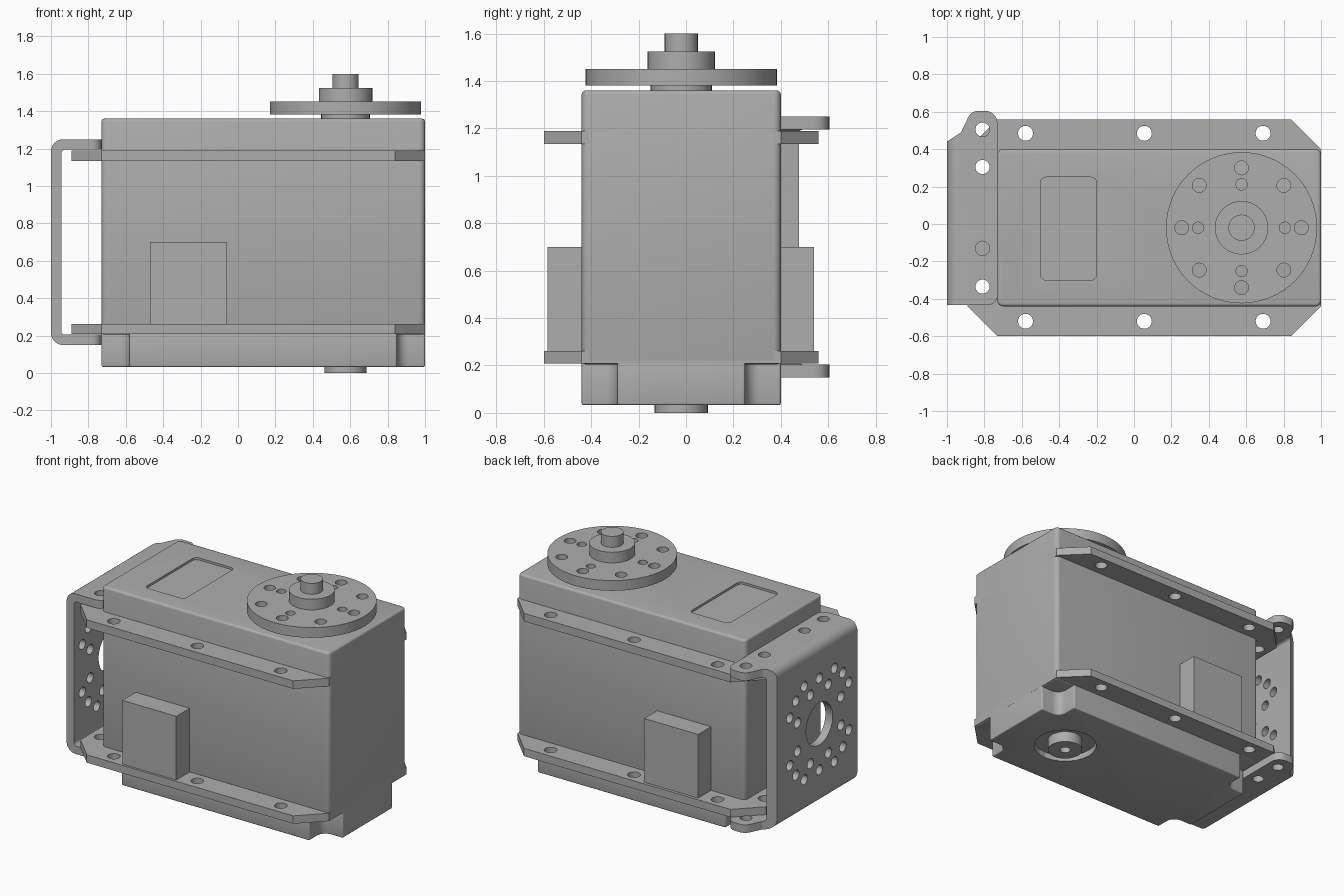
import bpy, bmesh, math
from mathutils import Vector, Matrix

if "Cube" in bpy.data.objects:
    bpy.data.objects.remove(bpy.data.objects["Cube"])

grey = bpy.data.materials.new("plain grey")
grey.use_nodes = True
GREY = (0.42, 0.42, 0.42, 1)
grey.diffuse_color = GREY
grey.node_tree.nodes["Principled BSDF"].inputs["Base Color"].default_value = GREY

CY = -0.02            # centre line of the case
OX = 0.575            # output shaft position


def rounded(points, radii, steps=6):
    """Replace each outline corner by an arc of its radius."""
    out = []
    n = len(points)
    for i in range(n):
        r = radii[i] if isinstance(radii, (list, tuple)) else radii
        p, a, b = (Vector(points[k]) for k in (i, i - 1, (i + 1) % n))
        if r == 0:
            out.append(p)
            continue
        u, v = (a - p).normalized(), (b - p).normalized()
        half = u.angle(v) / 2
        centre = p + (u + v).normalized() * (r / math.sin(half))
        s = p + u * (r / math.tan(half)) - centre
        e = p + v * (r / math.tan(half)) - centre
        sweep = s.angle_signed(e)
        for k in range(steps + 1):
            out.append(centre + Matrix.Rotation(-sweep * k / steps, 2) @ s)
    return out


def add_prism(bm, outline, lo, hi, axis="z"):
    """Extrude a closed outline along z, or an xz outline along y."""
    place = (lambda p, h: (p[0], p[1], h)) if axis == "z" else (lambda p, h: (p[0], h, p[1]))
    face = bm.faces.new([bm.verts.new(place(p, lo)) for p in outline])
    new = bmesh.ops.extrude_face_region(bm, geom=[face])["geom"]
    shift = place((0, 0), hi - lo)
    bmesh.ops.translate(bm, vec=shift, verts=[v for v in new if isinstance(v, bmesh.types.BMVert)])


def add_cylinder(bm, centre, radius, depth, axis="z", sides=32):
    turn = Matrix.Rotation(math.pi / 2, 4, "Y") if axis == "x" else Matrix()
    bmesh.ops.create_cone(bm, cap_ends=True, segments=sides, radius1=radius, radius2=radius,
                          depth=depth, matrix=Matrix.Translation(centre) @ turn)


def finish(bm, name):
    bmesh.ops.recalc_face_normals(bm, faces=bm.faces)
    mesh = bpy.data.meshes.new(name)
    bm.to_mesh(mesh)
    bm.free()
    mesh.materials.append(grey)
    ob = bpy.data.objects.new(name, mesh)
    bpy.context.collection.objects.link(ob)
    return ob


def prism(name, outline, lo, hi, axis="z"):
    bm = bmesh.new()
    add_prism(bm, outline, lo, hi, axis)
    return finish(bm, name)


def select(ob):
    bpy.ops.object.select_all(action="DESELECT")
    ob.select_set(True)
    bpy.context.view_layer.objects.active = ob


def cut(ob, cutter, operation="DIFFERENCE"):
    mod = ob.modifiers.new("cut", "BOOLEAN")
    mod.object, mod.operation, mod.solver = cutter, operation, "EXACT"
    select(ob)
    bpy.ops.object.modifier_apply(modifier=mod.name)
    bpy.data.objects.remove(cutter)


def holes(ob, specs, axis="z"):
    """Cut cylinders given as (centre, radius, depth)."""
    bm = bmesh.new()
    for centre, radius, depth in specs:
        add_cylinder(bm, centre, radius, depth, axis, 24)
    cut(ob, finish(bm, "hole_cutter"))


def soften(ob, width=0):
    if width:
        mod = ob.modifiers.new("soft edges", "BEVEL")
        mod.width, mod.segments, mod.limit_method = width, 3, "ANGLE"
        mod.angle_limit = math.radians(50)
    select(ob)
    if width:
        bpy.ops.object.modifier_apply(modifier=mod.name)
    bpy.ops.object.shade_smooth_by_angle(angle=math.radians(32))


def rect(x0, x1, y0, y1):
    return [(x0, y0), (x1, y0), (x1, y1), (x0, y1)]


# Main case with a shallow label recess on top
case = prism("case", rounded(rect(-0.73, 1.0, -0.44, 0.40), 0.03), 0.205, 1.36)
soften(case, 0.015)
cut(case, prism("recess_cutter", rounded(rect(-0.50, -0.20, -0.30, 0.25), 0.03), 1.345, 1.5))
soften(case)

# Base cover with four notched corners
n = 0.15
x0, x1, y0, y1 = -0.73, 1.0, -0.44, 0.40
cross = [(x0 + n, y0), (x1 - n, y0), (x1 - n, y0 + n), (x1, y0 + n), (x1, y1 - n), (x1 - n, y1 - n),
         (x1 - n, y1), (x0 + n, y1), (x0 + n, y1 - n), (x0, y1 - n), (x0, y0 + n), (x0 + n, y0 + n)]
fillets = [0.01, 0.01, 0.06, 0.01, 0.01, 0.06] * 2
base = prism("base_cover", rounded(cross, fillets), 0.033, 0.215)
soften(base, 0.008)
holes(base, [((OX, CY, 0.03), 0.205, 0.09)])
soften(base)

# Rear pivot inside the round recess
pivot = bmesh.new()
add_cylinder(pivot, (OX, CY, 0.05), 0.113, 0.1)
pivot = finish(pivot, "rear_pivot")
holes(pivot, [((OX, CY, 0), 0.035, 0.1)])
soften(pivot)

# Mounting flanges with chamfered corners and screw holes
flange = [(-0.73, -0.60), (0.84, -0.60), (1.0, -0.44), (1.0, 0.40),
          (0.84, 0.56), (-0.73, 0.56), (-0.89, 0.40), (-0.89, -0.44)]
screws = [(x, y) for x in (-0.58, 0.055, 0.69) for y in (-0.52, 0.485)]
screws += [(-0.81, -0.335), (-0.81, 0.305)]
for name, lo, hi in (("upper_flange", 1.135, 1.19), ("lower_flange", 0.208, 0.262)):
    plate = prism(name, flange, lo, hi)
    holes(plate, [((x, y, lo), 0.04, 0.4) for x, y in screws])
    soften(plate)

# Connector blocks on the front and back
for name, lo, hi in (("front_connector", -0.585, -0.43), ("back_connector", 0.39, 0.54)):
    prism(name, rect(-0.47, -0.06, 0.255, 0.70), lo, hi, "y")

# U-shaped side bracket: bent strip trimmed to its plan shape
t = 0.055
strip = [(-0.73, 0.15), (-1.0, 0.15), (-1.0, 1.25), (-0.73, 1.25),
         (-0.73, 1.25 - t), (-1.0 + t, 1.25 - t), (-1.0 + t, 0.15 + t), (-0.73, 0.15 + t)]
bracket = prism("side_bracket", rounded(strip, [0, 0.065, 0.065, 0, 0, 0.02, 0.02, 0]), -0.7, 0.8, "y")
plan = [(-1.1, -0.433), (-0.73, -0.433), (-0.73, 0.605), (-0.87, 0.605),
        (-0.925, 0.49), (-1.0, 0.44), (-1.1, 0.37)]
cut(bracket, prism("plan_cutter", rounded(plan, [0, 0.05, 0.065, 0.06, 0.03, 0, 0]), 0, 1.5), "INTERSECT")
holes(bracket, [((-0.81, y, 0.7), 0.038, 2) for y in (0.505, 0.305, -0.13, -0.335)])

# Bracket face pattern: centre opening and two rings of small holes
pattern = [(0.36, q * 90 + a) for q in range(4) for a in (27, 45, 63)]
pattern += [(0.255, k * 45 + 22.5) for k in range(8)]
pattern += [(0.315, 90), (0.315, 270)]
face_holes = [((-1, CY, 0.70), 0.145, 0.3)]
for r, angle in pattern:
    a = math.radians(angle)
    face_holes.append(((-1, CY + r * math.cos(a), 0.70 + r * math.sin(a)), 0.034, 0.3))
holes(bracket, face_holes, "x")
soften(bracket)

# Output horn disc with its ring of holes
disc = bmesh.new()
add_cylinder(disc, (OX, CY, 1.417), 0.404, 0.07, sides=64)
disc = finish(disc, "horn_disc")
ring = [(0.32, 0.037, k * 45) for k in range(8)] + [(0.232, 0.03, k * 90) for k in range(4)]
holes(disc, [((OX + r * math.cos(math.radians(a)), CY + r * math.sin(math.radians(a)), 1.417), size, 0.3)
             for r, size, a in ring])
soften(disc)

# Neck, hub and shaft of the output
for name, radius, lo, hi in (("shaft_neck", 0.13, 1.34, 1.39), ("horn_hub", 0.143, 1.44, 1.525),
                             ("output_shaft", 0.07, 1.5, 1.60)):
    bm = bmesh.new()
    add_cylinder(bm, (OX, CY, (lo + hi) / 2), radius, hi - lo)
    soften(finish(bm, name))
